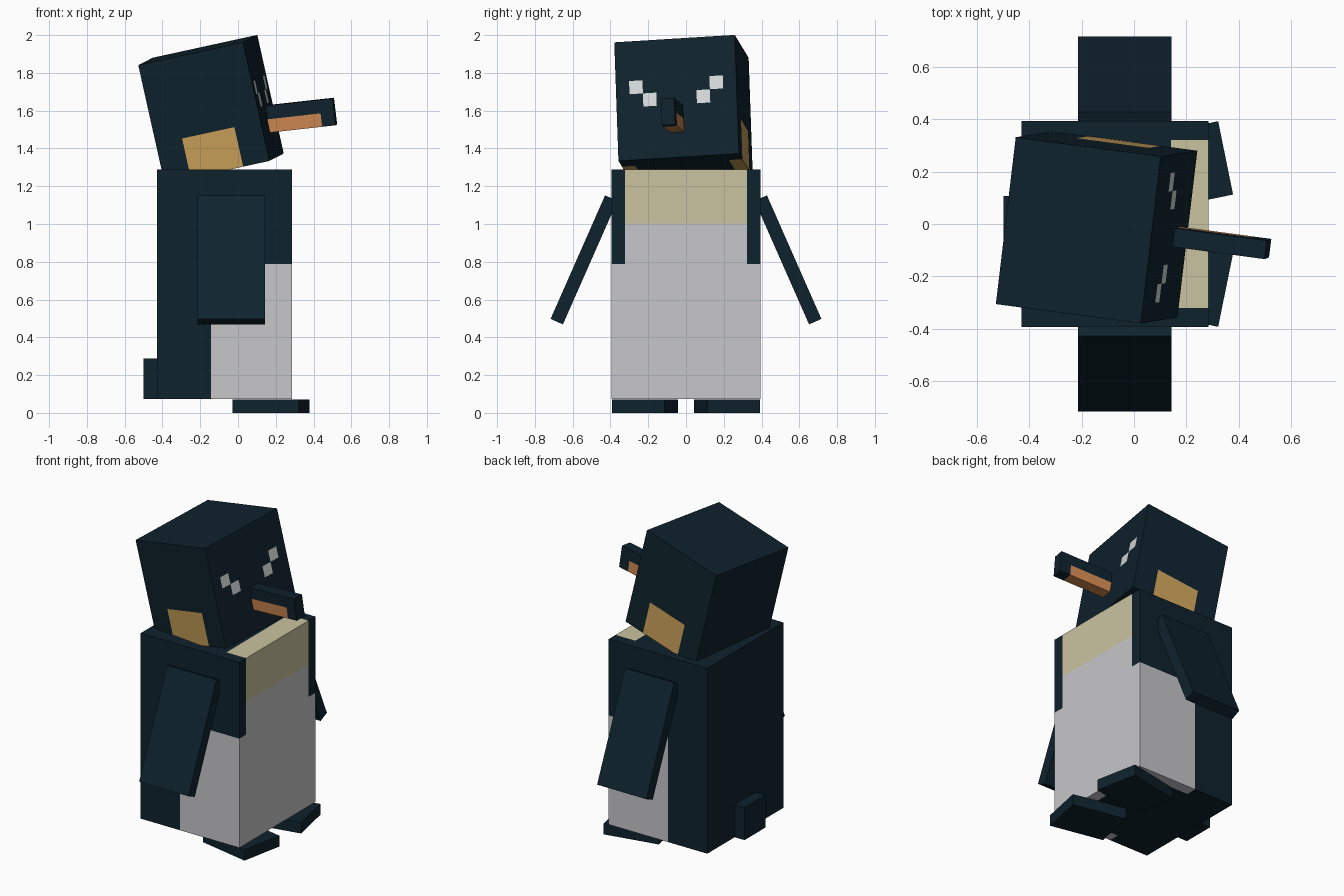
import bpy, bmesh
from math import radians
from mathutils import Matrix, Vector

cube = bpy.data.objects.get("Cube")
if cube:
    bpy.data.objects.remove(cube, do_unlink=True)

U = 0.0715  # size of one grid cell
COLOURS = {
    "dark_navy": (0.0045, 0.016, 0.026),
    "belly_white": (0.57, 0.57, 0.59),
    "chest_cream": (0.59, 0.545, 0.35),
    "cheek_yellow": (0.58, 0.35, 0.10),
    "beak_orange": (0.61, 0.24, 0.08),
    "eye_white": (0.67, 0.69, 0.69),
}
NAMES = list(COLOURS)
NAVY, WHITE, CREAM, YELLOW, ORANGE, EYE = range(len(NAMES))
MATERIALS = []
for name, rgb in COLOURS.items():
    mat = bpy.data.materials.new(name)
    mat.use_nodes = True
    mat.diffuse_color = (*rgb, 1)
    bsdf = next(n for n in mat.node_tree.nodes if n.type == "BSDF_PRINCIPLED")
    bsdf.inputs["Base Color"].default_value = (*rgb, 1)
    bsdf.inputs["Roughness"].default_value = 0.9
    MATERIALS.append(mat)


def box(name, size, centre, rotation=Matrix(), cuts=((), (), ()), rule=None):
    """Box sized in grid cells, sliced at the cuts and coloured by a rule."""
    bm = bmesh.new()
    bmesh.ops.create_cube(bm, size=1, matrix=Matrix.Diagonal((*size, 1)))
    for axis, places in enumerate(cuts):
        normal = Vector((0, 0, 0))
        normal[axis] = 1
        for place in places:
            bmesh.ops.bisect_plane(bm, geom=bm.verts[:] + bm.edges[:] + bm.faces[:],
                                   plane_co=normal * place, plane_no=normal)
    bm.normal_update()
    if rule:
        for face in bm.faces:
            face.material_index = rule(face.calc_center_median(), face.normal)
    bm.transform(Matrix.Translation(centre) @ rotation @ Matrix.Scale(U, 4))
    mesh = bpy.data.meshes.new(name)
    bm.to_mesh(mesh)
    bm.free()
    for mat in MATERIALS:
        mesh.materials.append(mat)
    obj = bpy.data.objects.new(name, mesh)
    bpy.context.collection.objects.link(obj)
    return obj


def facing(forward, side):
    """Rotation whose x axis is forward and y axis is close to side."""
    x = Vector(forward).normalized()
    z = x.cross(Vector(side)).normalized()
    return Matrix((x, z.cross(x), z)).transposed().to_4x4()


# Body: white belly wrapping the sides, cream chest
def body_colour(p, n):
    edge = abs(p.y) > 4.5
    if n.x > 0.5:
        if p.z < 1.5:
            return WHITE
        if edge:
            return NAVY
        return CREAM if p.z > 4.5 else WHITE
    if abs(n.y) > 0.5:
        return WHITE if p.x > -1 and p.z < 1.5 else NAVY
    if n.z > 0.5:
        return CREAM if p.x > 3 and not edge else NAVY
    if n.z < -0.5:
        return WHITE if p.x > 4 or (edge and p.x > -1) else NAVY
    return NAVY


box("body", (10, 11, 17), (-0.0725, 0, 0.682),
    cuts=((-1, 3, 4), (-4.5, 4.5), (1.5, 4.5)), rule=body_colour)
box("tail", (1, 3, 3), (-0.464, 0, 0.18))


# Head: stepped eyes on the face, yellow cheek patches
def head_colour(p, n):
    if n.x > 0.5:
        outer = 2.5 < abs(p.y) < 3.5 and 0.5 < p.z < 1.5
        inner = 1.5 < abs(p.y) < 2.5 and -0.5 < p.z < 0.5
        return EYE if outer or inner else NAVY
    if abs(p.x) < 2:
        if abs(n.y) > 0.5 and p.z < -1.5:
            return YELLOW
        if n.z < -0.5 and abs(p.y) > 3.5:
            return YELLOW
    return NAVY


box("head", (8, 9, 9), (-0.143, -0.013, 1.607),
    facing((0.55, -0.073, 0.12), (0.08, 0.63, 0.04)),
    cuts=((-2, 2), (-3.5, -2.5, -1.5, 1.5, 2.5, 3.5), (-1.5, -0.5, 0.5, 1.5)),
    rule=head_colour)


# Beak: orange lower half with a dark tip
def beak_colour(p, n):
    return ORANGE if p.x < 1.5 and p.z < 0 and abs(n.x) < 0.5 else NAVY


box("beak", (5, 1, 2), (0.336, -0.072, 1.576),
    facing((0.985, -0.132, 0.11), (0.13, 0.99, 0.06)),
    cuts=((1.5,), (), (0,)), rule=beak_colour)

# Mirrored wings and splayed feet
for label, s in (("left", 1), ("right", -1)):
    box(label + "_wing", (5, 1, 10), (-0.036, s * 0.54, 0.81),
        Matrix.Rotation(radians(s * 23.8), 4, "X"))
    box(label + "_foot", (5, 4, 1), (0.175, s * 0.217, U / 2),
        Matrix.Rotation(radians(s * 11.5), 4, "Z"))
